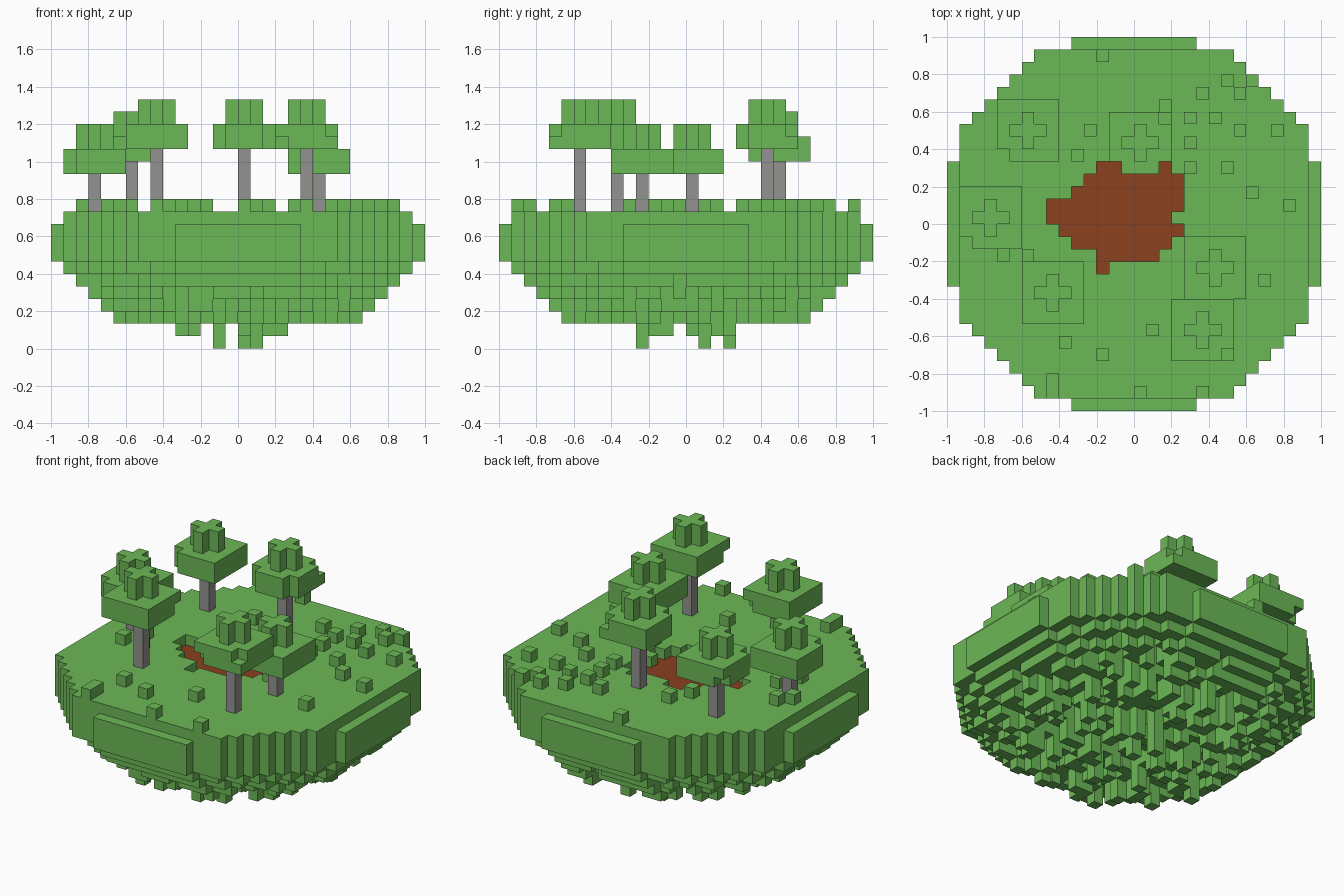
import bpy
import bmesh
import math
import random
from mathutils import Vector

random.seed(11)
UNIT = 2 / 30
GROUND = 11

cube = bpy.data.objects.get("Cube")
if cube:
    bpy.data.objects.remove(cube)


def make_material(name, rgb):
    mat = bpy.data.materials.new(name)
    mat.use_nodes = True
    color = (*rgb, 1)
    mat.diffuse_color = color
    mat.node_tree.nodes["Principled BSDF"].inputs["Base Color"].default_value = color
    return mat


grass = make_material("grass green", (0.15, 0.48, 0.095))
soil = make_material("soil brown", (0.26, 0.052, 0.014))
bark = make_material("bark grey", (0.29, 0.29, 0.28))


def block_part(name, cells, materials, rule=None):
    """Skin a set of unit cells with their exposed square faces only."""
    cells = set(cells)
    bm = bmesh.new()
    corners = {}

    def corner(p):
        key = tuple(round(v) for v in p)
        if key not in corners:
            corners[key] = bm.verts.new(Vector(key) * UNIT)
        return corners[key]

    for cell in cells:
        base = Vector(cell)
        for axis in range(3):
            u, v = Vector(), Vector()
            u[(axis + 1) % 3] = 1
            v[(axis + 2) % 3] = 1
            for side in (0, 1):
                step = Vector()
                step[axis] = 1 if side else -1
                if tuple(int(c) for c in base + step) in cells:
                    continue
                start = base + step * side
                loop = [start, start + u, start + u + v, start + v]
                if not side:
                    loop.reverse()
                face = bm.faces.new([corner(p) for p in loop])
                if rule:
                    face.material_index = rule(cell, step)
    mesh = bpy.data.meshes.new(name)
    bm.to_mesh(mesh)
    bm.free()
    for mat in materials:
        mesh.materials.append(mat)
    obj = bpy.data.objects.new(name, mesh)
    bpy.context.collection.objects.link(obj)
    return obj


# Shallow pit: row -> first and last column, plus a ragged far edge
pit_rows = {3: (-4, 3), 2: (-5, 3), 1: (-7, 3), 0: (-7, 2),
            -1: (-6, 3), -2: (-5, 2), -3: (-3, 1), -4: (-3, -3)}
pit = {(x, y) for y, (a, b) in pit_rows.items() for x in range(a, b + 1)}
pit |= {(-3, 4), (-2, 4), (2, 4)}

# Island: round slab with trimmed rim; columns hang below it to random depths
tips = {(-2, 1), (0, 3), (1, -4)}
keep_going = {6: 0.97, 5: 0.86, 4: 0.72, 3: 0.6, 2: 0.5, 1: 0.45}
island = set()
for x in range(-15, 15):
    for y in range(-15, 15):
        cx, cy = x + 0.5, y + 0.5
        r = math.hypot(cx, cy)
        if r * r > 239.5:
            continue
        reach = max(abs(cx), abs(cy))
        deepest = 1 if r < 5 else max(2, math.ceil(r - 8.47))
        low = 7
        while low > deepest and random.random() < keep_going[low - 1]:
            low -= 1
        if (x, y) in tips:
            low = 0
        high = GROUND - 1 if reach > 14 or (x, y) in pit else GROUND
        island |= {(x, y, z) for z in range(low, high)}


def island_color(cell, step):
    return 1 if step.z > 0 and cell[:2] in pit else 0


block_part("island", island, [grass, soil], island_color)

# Small shrubs scattered over the ground
shrubs = [(-3, 13), (7, 11), (8, 10), (9, 11), (5, 10), (2, 9), (4, 8), (6, 8),
          (8, 7), (4, 6), (-4, 7), (-5, 5), (4, 4), (7, 4), (9, 2), (12, 1),
          (-9, -3), (-11, -3), (4, -2), (10, -5), (1, -9), (-6, -10),
          (-3, -11), (-7, -14), (-7, -13), (0, -14), (5, -14), (-13, 1),
          (-12, 2), (-10, -1), (11, 7)]
block_part("shrubs", [(x, y, GROUND) for x, y in shrubs], [grass])


# Trees: trunk, square canopy with missing corners and a cross-shaped crown
def tree(label, x, y, base, missing=()):
    block_part(label + "_trunk", [(x, y, z) for z in range(GROUND, base)], [bark])
    span = range(-2, 3)
    leaves = {(i, j, k) for i in span for j in span for k in (0, 1)}
    leaves -= set(missing)
    leaves |= {(i, j, k) for i in (-1, 0, 1) for j in (-1, 0, 1)
               for k in (2, 3) if i * j == 0}
    block_part(label + "_canopy",
               [(x + i, y + j, base + k) for i, j, k in leaves], [grass])


def corner_gap(i, j):
    return [(i, j, 0), (i, j, 1)]


tree("back_right_tree", -9, 7, 15, corner_gap(-2, -2) + [(-2, 2, 0)])
tree("back_tree", 0, 6, 16,
     corner_gap(-2, -2) + corner_gap(2, -2) + [(2, 2, 1)])
tree("right_tree", -12, 0, 14, corner_gap(-2, -2))
tree("left_tree", 6, -4, 14)
tree("front_right_tree", -7, -6, 16, [(2, 2, 0)])
tree("front_left_tree", 5, -9, 16, [(-2, -2, 0), (2, -2, 1)])
